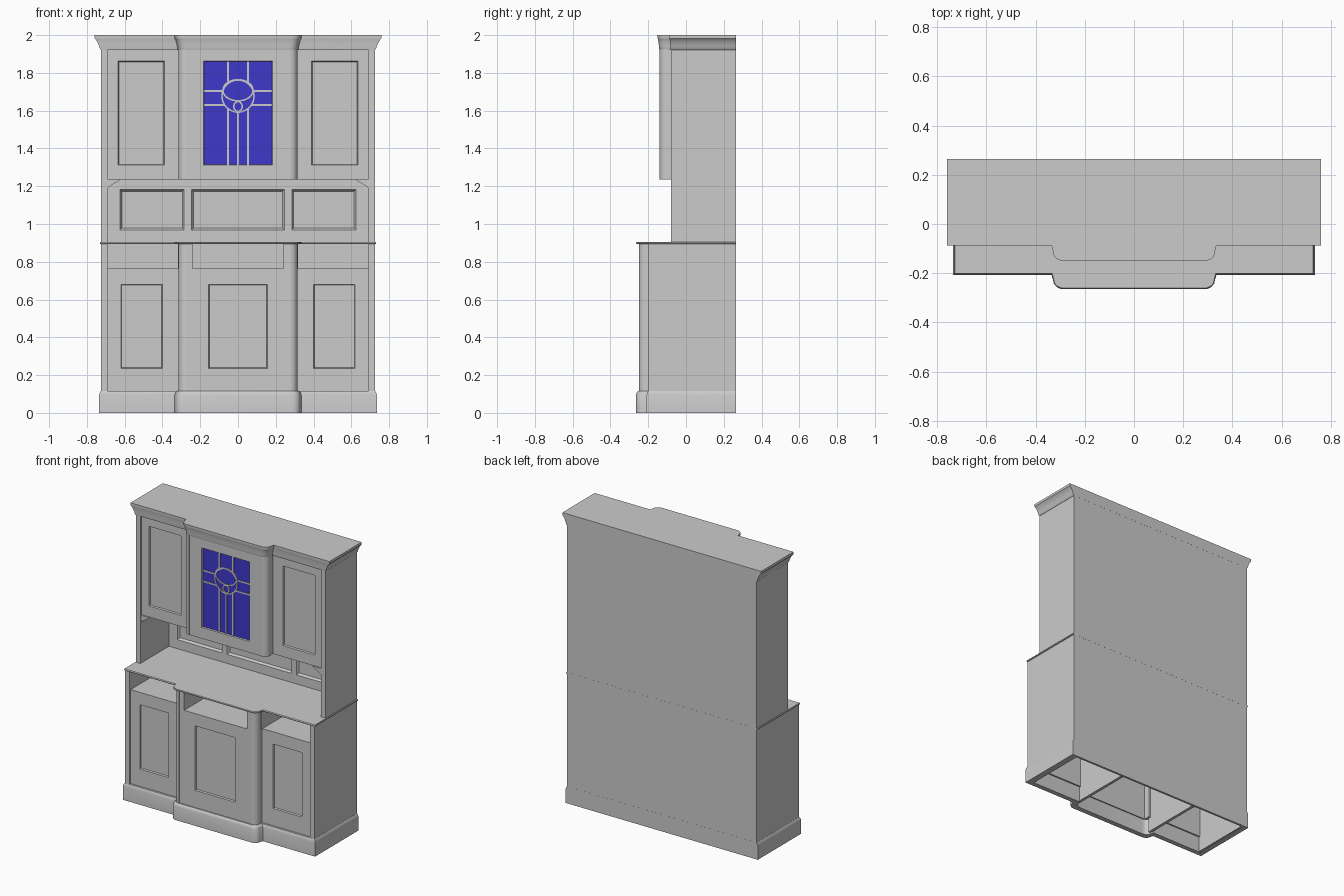
import bpy, bmesh, math

if "Cube" in bpy.data.objects:
    bpy.data.objects.remove(bpy.data.objects["Cube"])

BACK = 0.265


def loft(name, loops, caps=True, wrap=False):
    """Skin a list of equal-length point loops."""
    bm = bmesh.new()
    rows = [[bm.verts.new(p) for p in lp] for lp in loops]
    n = len(rows[0])
    pairs = list(zip(rows, rows[1:])) + ([(rows[-1], rows[0])] if wrap else [])
    for a, b in pairs:
        for i in range(n):
            j = (i + 1) % n
            bm.faces.new((a[i], a[j], b[j], b[i]))
    if caps:
        bm.faces.new(rows[0])
        bm.faces.new(rows[-1])
    bmesh.ops.recalc_face_normals(bm, faces=bm.faces[:])
    me = bpy.data.meshes.new(name)
    bm.to_mesh(me)
    bm.free()
    ob = bpy.data.objects.new(name, me)
    bpy.context.collection.objects.link(ob)
    return ob


def rect(x0, x1, z0, z1, y):
    return [(x0, y, z0), (x1, y, z0), (x1, y, z1), (x0, y, z1)]


def box(name, x0, x1, y0, y1, z0, z1):
    return loft(name, [rect(x0, x1, z0, z1, y0), rect(x0, x1, z0, z1, y1)])


def panel(name, outer, inner, yf, yb, depth=0.01, slope=0.004):
    """Board with one sunken panel; outer and inner are (x0, x1, z0, z1)."""
    a, b, c, d = inner
    return loft(name, [rect(*outer, yb), rect(*outer, yf), rect(*inner, yf),
                       rect(a + slope, b - slope, c + slope, d - slope, yf + depth)])


def flip(r, s):
    """Mirror a rectangle across x = 0 when s is -1."""
    return r if s > 0 else (-r[1], -r[0], r[2], r[3])


def outline(z, w, ys, yc, xc, back=BACK):
    """Plan of the cabinet with a rounded breakfront in the middle."""
    right = [(w, back), (w, ys), (xc, ys)]
    for i in range(7):
        t = math.pi / 2 * i / 6
        right.append((xc - 0.05 + 0.043 * math.cos(t), yc + 0.033 - 0.033 * math.sin(t)))
    pts = right + [(-x, y) for x, y in reversed(right)]
    return [(x, y, z) for x, y in pts]


def pilaster(name, s, ys, yc, z0, z1):
    """Quarter-round post at the edge of the breakfront."""
    pts = [(0.315, ys), (0.275, ys)]
    for i in range(8):
        t = math.pi / 2 * (1 - i / 7)
        pts.append((0.275 + 0.04 * math.cos(t), yc + 0.04 - 0.04 * math.sin(t)))
    return loft(name, [[(s * x, y, z) for x, y in pts] for z in (z0, z1)])


# Plinth ring, open underneath
loft("plinth", [
    outline(0, 0.70, -0.175, -0.23, 0.31, 0.25),
    outline(0, 0.735, -0.208, -0.265, 0.335),
    outline(0.095, 0.735, -0.208, -0.265, 0.335),
    outline(0.108, 0.731, -0.205, -0.261, 0.331),
    outline(0.116, 0.726, -0.201, -0.254, 0.322),
    outline(0.116, 0.70, -0.175, -0.23, 0.31, 0.25)], caps=False, wrap=True)

# Shared back board and worktop
box("back_board", -0.70, 0.70, 0.252, 0.2645, 0, 1.93)
loft("worktop", [
    outline(0.893, 0.727, -0.200, -0.259, 0.331),
    outline(0.896, 0.731, -0.203, -0.264, 0.335),
    outline(0.902, 0.731, -0.203, -0.264, 0.335),
    outline(0.905, 0.728, -0.201, -0.261, 0.332)])

# Drawer shelf and middle door of the lower cabinet
loft("drawer_shelf", [outline(z, 0.70, -0.185, -0.242, 0.30, 0.255) for z in (0.75, 0.765)])
panel("lower_middle_door", (-0.275, 0.275, 0.11, 0.765), (-0.155, 0.155, 0.235, 0.68), -0.246, -0.222)

# Upper cabinet core and glazed door frame
box("upper_core", -0.69, 0.69, -0.055, 0.255, 1.237, 1.93)
panel("glazed_door", (-0.275, 0.275, 1.235, 1.93), (-0.182, 0.182, 1.312, 1.862), -0.137, -0.05, 0.014, 0.003)

for s, side in ((1, "right"), (-1, "left")):
    def sbox(name, x0, x1, *rest):
        xs = sorted((s * x0, s * x1))
        return box(side + "_" + name, *xs, *rest)
    # Lower carcass
    sbox("lower_side", 0.69, 0.725, -0.2, BACK, 0.002, 0.895)
    sbox("partition", 0.288, 0.308, -0.2, 0.255, 0.01, 0.76)
    sbox("drawer_divider", 0.24, 0.318, -0.2, 0.255, 0.765, 0.894)
    sbox("drawer_stile", 0.24, 0.276, -0.246, -0.19, 0.765, 0.894)
    pilaster(side + "_lower_pilaster", s, -0.18, -0.25, 0.11, 0.894)
    panel(side + "_lower_door", flip((0.305, 0.692, 0.11, 0.765), s),
          flip((0.40, 0.62, 0.235, 0.68), s), -0.187, -0.165)
    # Upper carcass
    sbox("upper_side", 0.69, 0.725, -0.08, BACK, 0.9, 1.93)
    pilaster(side + "_upper_pilaster", s, -0.05, -0.14, 1.235, 1.93)
    panel(side + "_upper_door", flip((0.31, 0.692, 1.235, 1.93), s),
          flip((0.39, 0.635, 1.312, 1.862), s), -0.066, -0.05)
    # Corner bracket of the open niche
    tri = [(0.692, 1.19), (0.62, 1.237), (0.692, 1.237)]
    loft(side + "_bracket", [[(s * x, y, z) for x, z in tri] for y in (-0.075, -0.055)])
    # Side panel at the back of the niche
    panel(side + "_niche_panel", flip((0.264, 0.692, 0.9, 1.24), s),
          flip((0.285, 0.625, 0.968, 1.182), s), 0.232, 0.256, 0.015, 0.01)

panel("middle_niche_panel", (-0.264, 0.264, 0.9, 1.24), (-0.245, 0.245, 0.968, 1.182),
      0.232, 0.256, 0.015, 0.01)

# Cornice with a cove section (z, outward fraction)
cove = [(1.922, 0.0), (1.926, 0.12), (1.94, 0.24), (1.955, 0.42), (1.968, 0.62),
        (1.978, 0.85), (1.983, 1.0), (2.0, 1.0)]
loft("cornice", [outline(z, 0.726 + 0.034 * f, -0.081 - 0.007 * f, -0.141 - 0.009 * f,
                         0.318 + 0.017 * f) for z, f in cove])

# Blue glass
glass = box("glass", -0.181, 0.181, -0.126, -0.12, 1.313, 1.861)
blue = bpy.data.materials.new("blue_glass")
blue.diffuse_color = (0.05, 0.04, 0.6, 1)
blue.use_nodes = True
blue.node_tree.nodes["Principled BSDF"].inputs["Base Color"].default_value = blue.diffuse_color
glass.data.materials.append(blue)

# Leading: straight bars, then rings
bars = []
for s in (1, -1):
    bars += [(s * 0.052, s * 0.052, 1.755, 1.861), (s * 0.052, s * 0.052, 1.313, 1.615)]
    for z in (1.63, 1.705):
        e = 0.07 if z < 1.65 else 0.086
        bars.append((min(s * e, s * 0.181), max(s * e, s * 0.181), z, z))
bars.append((0, 0, 1.313, 1.595))
for x0, x1, z0, z1 in bars:
    h = 0.005
    if x0 == x1:
        box("lead_bar", x0 - h, x0 + h, -0.131, -0.124, z0, z1)
    else:
        box("lead_bar", x0, x1, -0.131, -0.124, z0 - h, z0 + h)
for name, rx, rz, zc in (("lead_ring", 0.085, 0.085, 1.677), ("lead_oval", 0.08, 0.056, 1.708),
                         ("lead_small_ring", 0.022, 0.026, 1.622)):
    loops = []
    for dr, y in ((-0.004, -0.124), (-0.004, -0.131), (0.004, -0.131), (0.004, -0.124)):
        loops.append([((rx + dr) * math.cos(2 * math.pi * i / 32), y,
                       zc + (rz + dr) * math.sin(2 * math.pi * i / 32)) for i in range(32)])
    loft(name, loops, caps=False, wrap=True)

# Smooth curved parts, keep edges sharp
for ob in bpy.context.scene.objects:
    ob.select_set(True)
    bpy.context.view_layer.objects.active = ob
bpy.ops.object.shade_smooth_by_angle(angle=math.radians(30))
